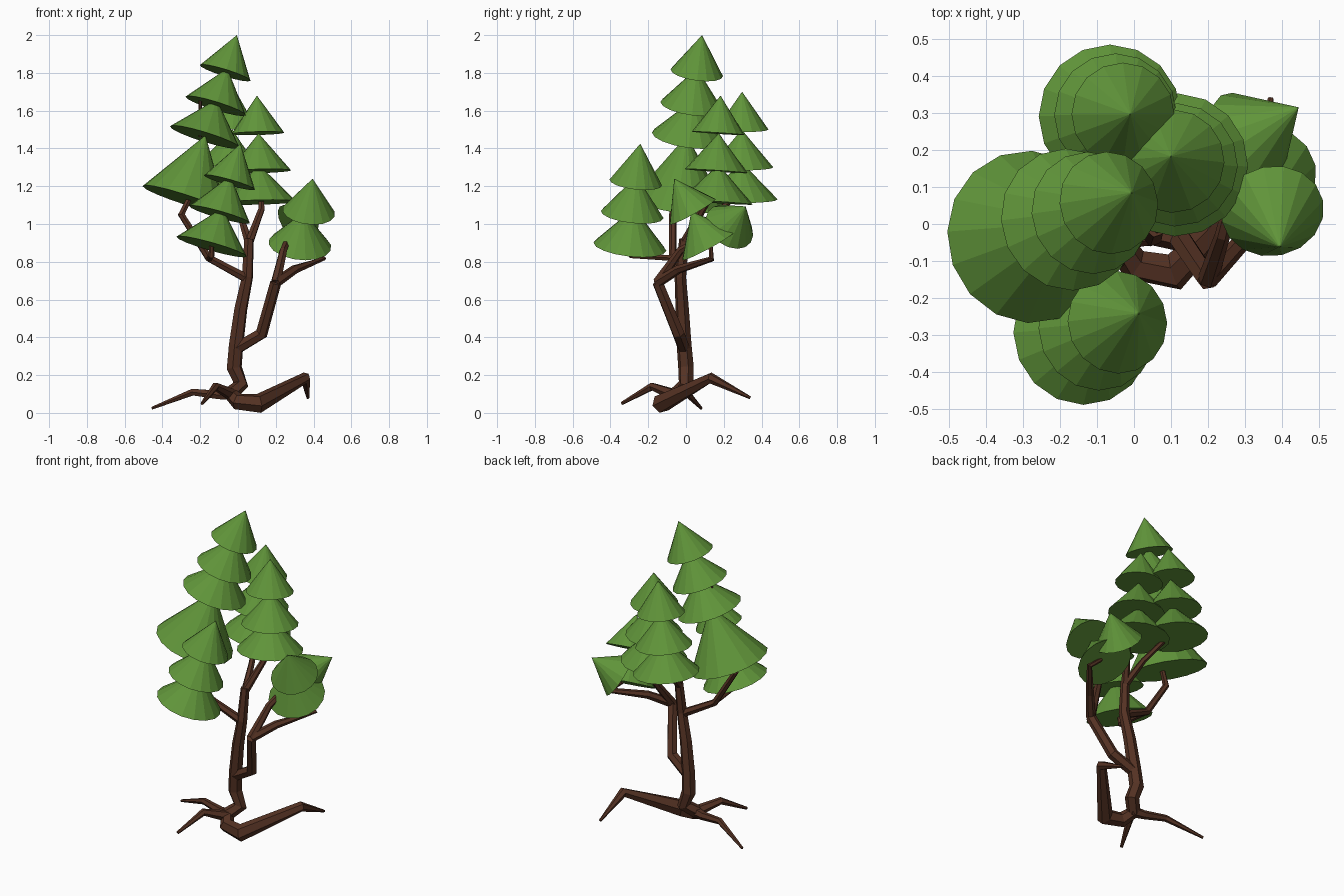
import bpy
from mathutils import Vector

cube = bpy.data.objects.get("Cube")
if cube:
    bpy.data.objects.remove(cube, do_unlink=True)


def make_material(name, colour):
    mat = bpy.data.materials.new(name)
    mat.use_nodes = True
    mat.diffuse_color = (*colour, 1)
    shader = next(n for n in mat.node_tree.nodes if n.type == 'BSDF_PRINCIPLED')
    shader.inputs["Base Color"].default_value = (*colour, 1)
    shader.inputs["Roughness"].default_value = 0.9
    return mat


bark = make_material("bark_brown", (0.09, 0.032, 0.017))
leaf = make_material("leaf_green", (0.118, 0.3, 0.042))


def foliage_cone(name, base, axis, radius):
    """Closed cone standing on a tilted base disc, pointing along axis."""
    base, axis = Vector(base), Vector(axis)
    bpy.ops.mesh.primitive_cone_add(
        vertices=16, radius1=radius, radius2=0, depth=axis.length,
        location=base + axis / 2,
        rotation=axis.to_track_quat('Z', 'Y').to_euler())
    cone = bpy.context.object
    cone.name = name
    cone.data.materials.append(leaf)


def foliage_stack(name, axis, bases, top_radius=0.14, step=0.027):
    """Tiers listed from the top down, each wider than the one above."""
    for tier, base in enumerate(bases):
        foliage_cone(f"{name}_tier_{tier + 1}", base, axis, top_radius + step * tier)


def limb(name, *points):
    """Tapered faceted tube; each point is x, y, z, radius."""
    curve = bpy.data.curves.new(name, 'CURVE')
    curve.dimensions = '3D'
    curve.bevel_depth = 1
    curve.bevel_resolution = 1
    curve.use_fill_caps = True
    spline = curve.splines.new('POLY')
    spline.use_smooth = False
    spline.points.add(len(points) - 1)
    for target, (x, y, z, radius) in zip(spline.points, points):
        target.co = (x, y, z, 1)
        target.radius = radius
    obj = bpy.data.objects.new(name, curve)
    bpy.context.collection.objects.link(obj)
    curve.materials.append(bark)
    bpy.ops.object.select_all(action='DESELECT')
    obj.select_set(True)
    bpy.context.view_layer.objects.active = obj
    bpy.ops.object.convert(target='MESH')


# Trunk, crooked near the ground and forking at the top
limb("trunk", (-.04, -.05, .1, .04), (.015, 0, .15, .042), (-.02, 0, .24, .042),
     (-.01, -.01, .36, .04), (.015, -.02, .55, .036), (.05, -.03, .72, .031),
     (.058, -.01, .92, .026))
limb("back_left_branch", (.058, -.01, .9, .024), (.125, .09, 1.08, .018),
     (.12, .14, 1.16, .014))
limb("back_branch", (.058, -.01, .9, .024), (.02, .11, 1.02, .018),
     (-.05, .27, 1.15, .014))

# Right side branches
limb("right_branch", (.05, -.03, .71, .026), (-.155, -.07, .82, .021),
     (-.3, -.07, 1.05, .02), (-.25, -.05, 1.15, .015))
limb("front_branch", (-.15, -.07, .82, .018), (-.14, -.29, .83, .016),
     (-.14, -.3, .9, .012))
limb("crown_twig", (-.2, .02, 1.46, .01), (-.2, .03, 1.67, .008))

# Left side limb and its two forks
limb("left_limb", (-.01, -.01, .34, .034), (.125, -.04, .42, .034),
     (.2, -.15, .69, .03))
limb("left_inner_branch", (.2, -.15, .69, .028), (.24, -.03, .86, .021),
     (.29, .18, .98, .014))
limb("left_outer_branch", (.2, -.15, .69, .028), (.3, -.04, .76, .024),
     (.45, .135, .815, .017), (.36, .13, .89, .012))

# Roots
limb("large_root", (-.04, -.05, .1, .035), (0, -.11, .06, .045),
     (.11, -.13, .05, .052), (.355, .13, .185, .03), (.37, .34, .08, .008))
limb("right_root", (-.02, -.05, .1, .035), (-.1, -.03, .095, .026),
     (-.24, 0, .11, .02), (-.455, .08, .025, .008))
limb("front_root", (-.02, -.05, .09, .035), (-.12, -.18, .14, .022),
     (-.19, -.34, .05, .009))

# Foliage
foliage_stack("crown_foliage", (.062, .028, .2),
              [(-.068, .057, 1.8), (-.118, .03, 1.625), (-.175, .012, 1.46)])
foliage_cone("crown_foliage_skirt", (-.282, -.035, 1.13), (.11, .04, .34), .235)
foliage_stack("back_left_foliage", (-.005, .013, .2),
              [(.105, .17, 1.48), (.114, .16, 1.28), (.115, .16, 1.115)])
foliage_stack("back_foliage", (.02, 0, .2),
              [(-.03, .297, 1.5), (-.05, .295, 1.3), (-.065, .292, 1.13)])
foliage_stack("front_foliage", (.058, .024, .205),
              [(-.045, -.266, 1.22), (-.098, -.285, 1.05), (-.14, -.297, .88)])
foliage_stack("left_foliage", (.02, -.097, .175),
              [(.375, .035, 1.065), (.328, .125, .89)])
foliage_cone("left_back_foliage", (.31, .23, .985), (.136, .086, .108), .14)
